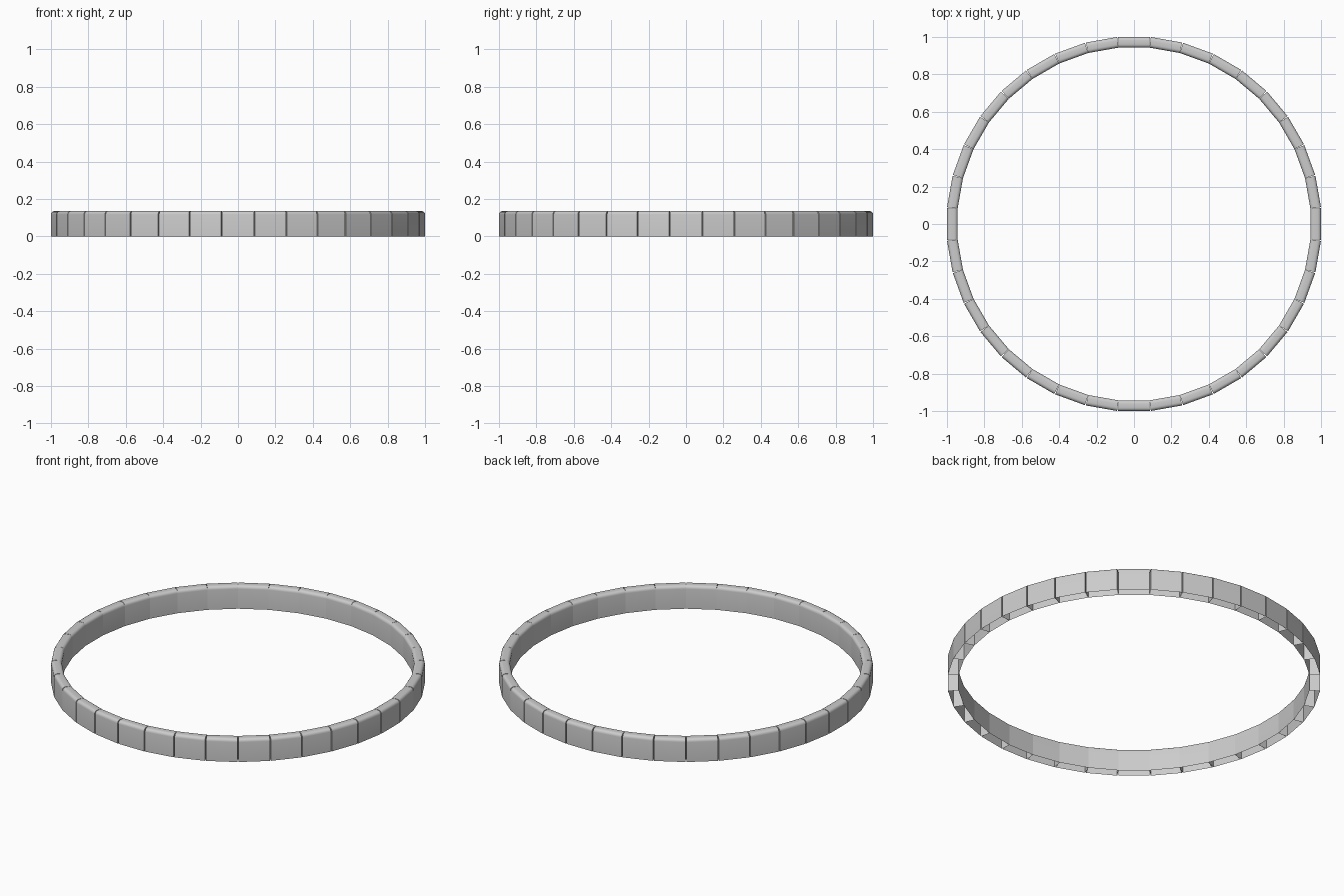
import bpy, bmesh, math
from mathutils import Matrix

if "Cube" in bpy.data.objects:
    bpy.data.objects.remove(bpy.data.objects["Cube"])

COUNT = 36
R_OUT, R_IN, HEIGHT = 1.0, 0.943, 0.135
HALF_OUT, HALF_IN = 0.0845, 0.0825
ROUND = 0.018

# One link: thin shell with open bottom and rounded long top edges
bm = bmesh.new()
bmesh.ops.create_cube(bm, size=1)
for v in bm.verts:
    outer = v.co.x > 0
    v.co.x = R_OUT if outer else R_IN
    v.co.y = math.copysign(HALF_OUT if outer else HALF_IN, v.co.y)
    v.co.z = HEIGHT if v.co.z > 0 else 0
top_edges = [e for e in bm.edges
             if all(v.co.z > 0.1 for v in e.verts)
             and abs(e.verts[0].co.y - e.verts[1].co.y) > 0.1]
bmesh.ops.bevel(bm, geom=top_edges, offset=ROUND, segments=4,
                profile=0.5, affect='EDGES')
bottom = [f for f in bm.faces if all(v.co.z < 1e-4 for v in f.verts)]
bmesh.ops.delete(bm, geom=bottom, context='FACES_ONLY')
for f in bm.faces:
    f.smooth = True
for e in bm.edges:
    e.smooth = len(e.link_faces) == 2 and e.calc_face_angle(0) < math.radians(35)
link_mesh = bpy.data.meshes.new("ring_link")
bm.to_mesh(link_mesh)
bm.free()

# Ring of identical links
for i in range(COUNT):
    link = bpy.data.objects.new(f"ring_link_{i + 1:02d}", link_mesh)
    link.matrix_world = Matrix.Rotation(math.tau * i / COUNT, 4, 'Z')
    bpy.context.collection.objects.link(link)
